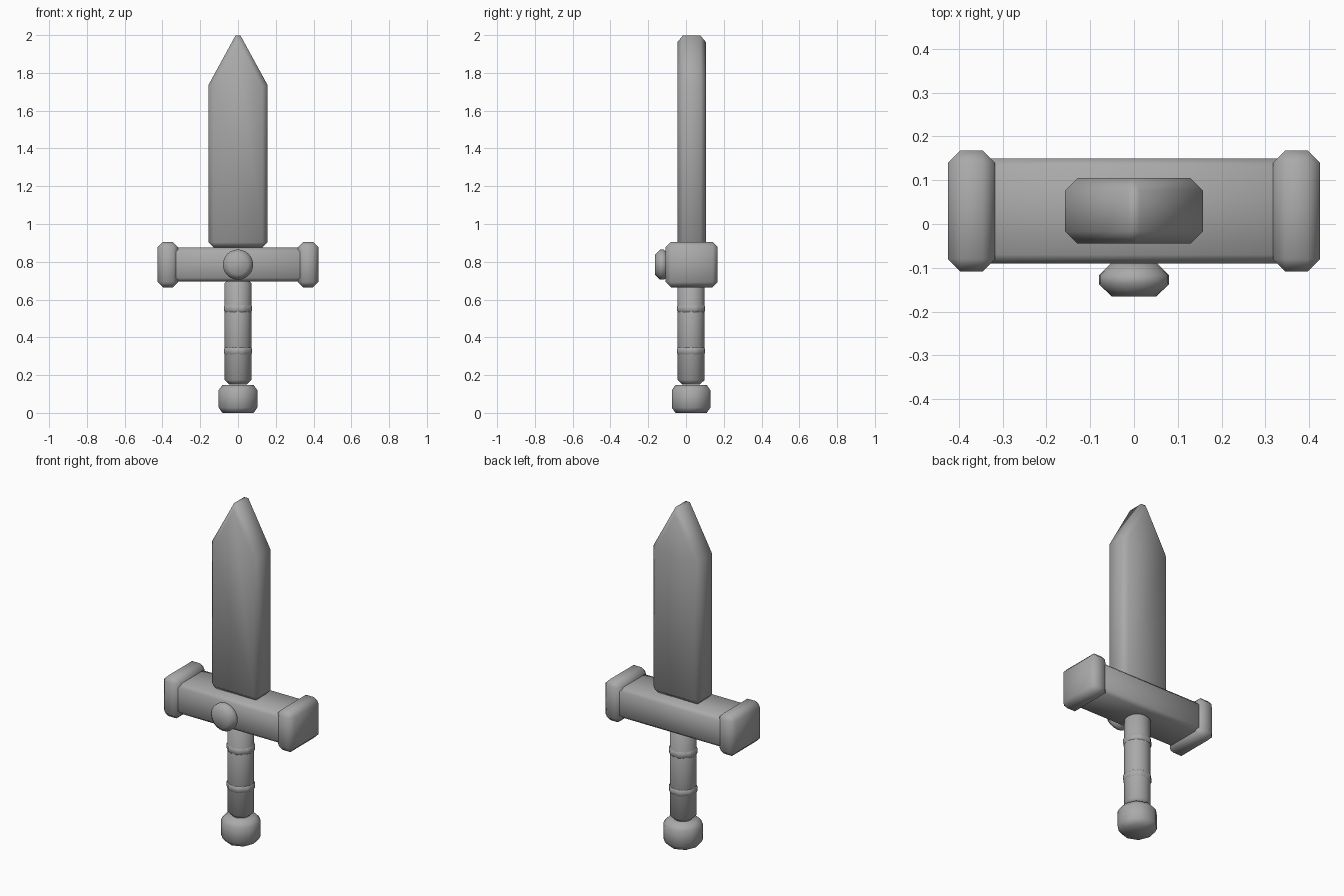
import bpy
import bmesh
from math import pi
from mathutils import Matrix

if "Cube" in bpy.data.objects:
    bpy.data.objects.remove(bpy.data.objects["Cube"])

DEPTH_MID = 0.03  # shared depth centre of the blade, guard and grip

steel = bpy.data.materials.new("plain_grey")
steel.use_nodes = True
grey = (0.4, 0.4, 0.4, 1)
steel.diffuse_color = grey
steel.node_tree.nodes["Principled BSDF"].inputs["Base Color"].default_value = grey


def finish(name, bm, bevel):
    """Turn a bmesh into a softly shaded object with chamfered edges."""
    bmesh.ops.recalc_face_normals(bm, faces=bm.faces)
    for face in bm.faces:
        face.smooth = True
    mesh = bpy.data.meshes.new(name)
    bm.to_mesh(mesh)
    bm.free()
    mesh.materials.append(steel)
    obj = bpy.data.objects.new(name, mesh)
    bpy.context.collection.objects.link(obj)
    mod = obj.modifiers.new("chamfer", "BEVEL")
    mod.width = bevel
    mod.segments = 1
    mod.limit_method = "ANGLE"
    mod.angle_limit = 0.62
    return obj


def box(name, size, centre, bevel):
    bm = bmesh.new()
    bmesh.ops.create_cube(bm, size=1, matrix=Matrix.Translation(centre) @ Matrix.Diagonal((*size, 1)))
    return finish(name, bm, bevel)


def drum(name, radius, depth, centre, bevel, sides, turn=Matrix()):
    bm = bmesh.new()
    bmesh.ops.create_cone(bm, cap_ends=True, segments=sides, radius1=radius, radius2=radius,
                          depth=depth, matrix=Matrix.Translation(centre) @ turn)
    return finish(name, bm, bevel)


# Blade: pointed outline extruded through its thickness
bm = bmesh.new()
outline = [(-0.157, 0.875), (0.157, 0.875), (0.157, 1.735), (0, 2.022), (-0.157, 1.735)]
face = bm.faces.new([bm.verts.new((x, -0.045, z)) for x, z in outline])
extruded = bmesh.ops.extrude_face_region(bm, geom=[face])["geom"]
bmesh.ops.translate(bm, vec=(0, 0.15, 0),
                    verts=[v for v in extruded if isinstance(v, bmesh.types.BMVert)])
finish("blade", bm, 0.028)

# Crossguard with a block on each end
box("guard_bar", (0.70, 0.24, 0.18), (0, DEPTH_MID, 0.785), 0.02)
for side, sign in (("left", 1), ("right", -1)):
    box(f"guard_cap_{side}", (0.108, 0.276, 0.24), (sign * 0.371, DEPTH_MID, 0.785), 0.028)

# Round stud on the front of the guard
drum("guard_stud", 0.08, 0.076, (0, -0.127, 0.785), 0.028, 24, Matrix.Rotation(pi / 2, 4, "X"))

# Grip with two raised rings, and the pommel below it
drum("grip", 0.072, 0.56, (0, 0.027, 0.43), 0.025, 16)
for name, z in (("upper", 0.552), ("lower", 0.328)):
    drum(f"grip_ring_{name}", 0.083, 0.075, (0, 0.027, z), 0.025, 8)
drum("pommel", 0.113, 0.148, (0, 0.027, 0.074), 0.028, 8)
